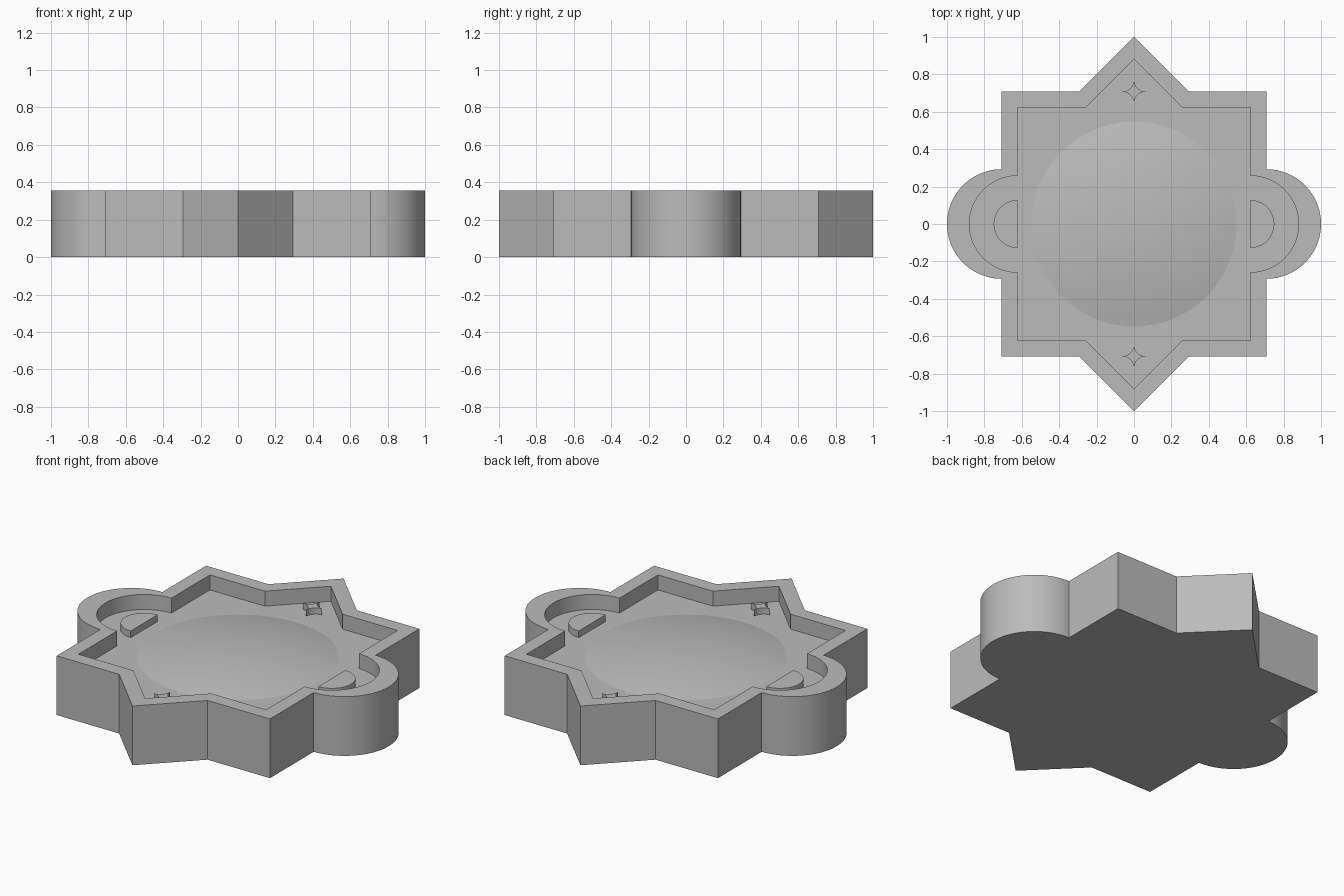
import bpy
import bmesh
from math import sin, cos, pi, radians

HEIGHT, FLOOR = 0.355, 0.265
HALF = 0.7071          # half side of the square body
LOBE = 1 - HALF        # radius of side lobes, half width of end points
INNER = 0.88           # inner outline scale

cube = bpy.data.objects.get("Cube")
if cube:
    bpy.data.objects.remove(cube, do_unlink=True)

stone = bpy.data.materials.new("plain_grey")
stone.use_nodes = True
GREY = (0.5, 0.5, 0.5, 1)
stone.diffuse_color = GREY
stone.node_tree.nodes["Principled BSDF"].inputs["Base Color"].default_value = GREY


def finish(name, bm):
    """Turn a bmesh into a shaded object."""
    bmesh.ops.recalc_face_normals(bm, faces=bm.faces)
    mesh = bpy.data.meshes.new(name)
    bm.to_mesh(mesh)
    bm.free()
    mesh.materials.append(stone)
    obj = bpy.data.objects.new(name, mesh)
    bpy.context.collection.objects.link(obj)
    bpy.ops.object.select_all(action='DESELECT')
    obj.select_set(True)
    bpy.context.view_layer.objects.active = obj
    bpy.ops.object.shade_smooth_by_angle(angle=radians(30))
    return obj


def ring(bm, points, z, scale=1):
    return [bm.verts.new((x * scale, y * scale, z)) for x, y in points]


def bridge(bm, a, b):
    for i in range(len(a)):
        j = (i + 1) % len(a)
        bm.faces.new((a[i], a[j], b[j], b[i]))


def prism(name, points, z0, z1):
    bm = bmesh.new()
    low, high = ring(bm, points, z0), ring(bm, points, z1)
    bridge(bm, low, high)
    bm.faces.new(low)
    bm.faces.new(high)
    return finish(name, bm)


def arc(cx, cy, r, start, end, steps):
    return [(cx + r * cos(start + (end - start) * i / steps),
             cy + r * sin(start + (end - start) * i / steps)) for i in range(steps + 1)]


# Outline: square with a round lobe on each side and a point at each end
half_outline = arc(HALF, 0, LOBE, -pi / 2, pi / 2, 48)
half_outline += [(HALF, HALF), (LOBE, HALF), (0, 1), (-LOBE, HALF), (-HALF, HALF)]
outline = half_outline + [(-x, -y) for x, y in half_outline]

# Tray with a raised rim
bm = bmesh.new()
base = ring(bm, outline, 0)
rim_outer = ring(bm, outline, HEIGHT)
rim_inner = ring(bm, outline, HEIGHT, INNER)
floor = ring(bm, outline, FLOOR, INNER)
for a, b in ((base, rim_outer), (rim_outer, rim_inner), (rim_inner, floor)):
    bridge(bm, a, b)
bm.faces.new(base)
bm.faces.new(floor)
finish("tray", bm)

# Shallow central dome, a spherical cap
DOME_R, DOME_H = 0.548, 0.06
sphere_r = (DOME_R ** 2 + DOME_H ** 2) / (2 * DOME_H)
bm = bmesh.new()
previous = None
for step in range(12, 0, -1):
    r = DOME_R * step / 12
    z = FLOOR + DOME_H - sphere_r + (sphere_r ** 2 - r ** 2) ** 0.5
    current = ring(bm, arc(0, 0, r, 0, 2 * pi, 96)[:-1], z)
    if previous:
        bridge(bm, previous, current)
    previous = current
tip = bm.verts.new((0, 0, FLOOR + DOME_H))
for i, v in enumerate(previous):
    bm.faces.new((v, previous[(i + 1) % len(previous)], tip))
finish("dome", bm)

# Raised half discs in the lobes
disc = arc(HALF * INNER, 0, 0.128, -pi / 2, pi / 2, 32)
for name, s in (("left_half_disc", 1), ("right_half_disc", -1)):
    prism(name, [(s * x, s * y) for x, y in disc], FLOOR, FLOOR + 0.04)

# Raised four-pointed stars with hollow sides in the end points
STAR = 0.063
star = []
for k in range(4):
    a = k * pi / 2
    side = arc(STAR, STAR, STAR, -pi / 2, -pi, 10)[:-1]
    star += [(x * cos(a) - y * sin(a), x * sin(a) + y * cos(a)) for x, y in side]
for name, s in (("back_star", 1), ("front_star", -1)):
    prism(name, [(x, y + s * HALF) for x, y in star], FLOOR, FLOOR + 0.038)
